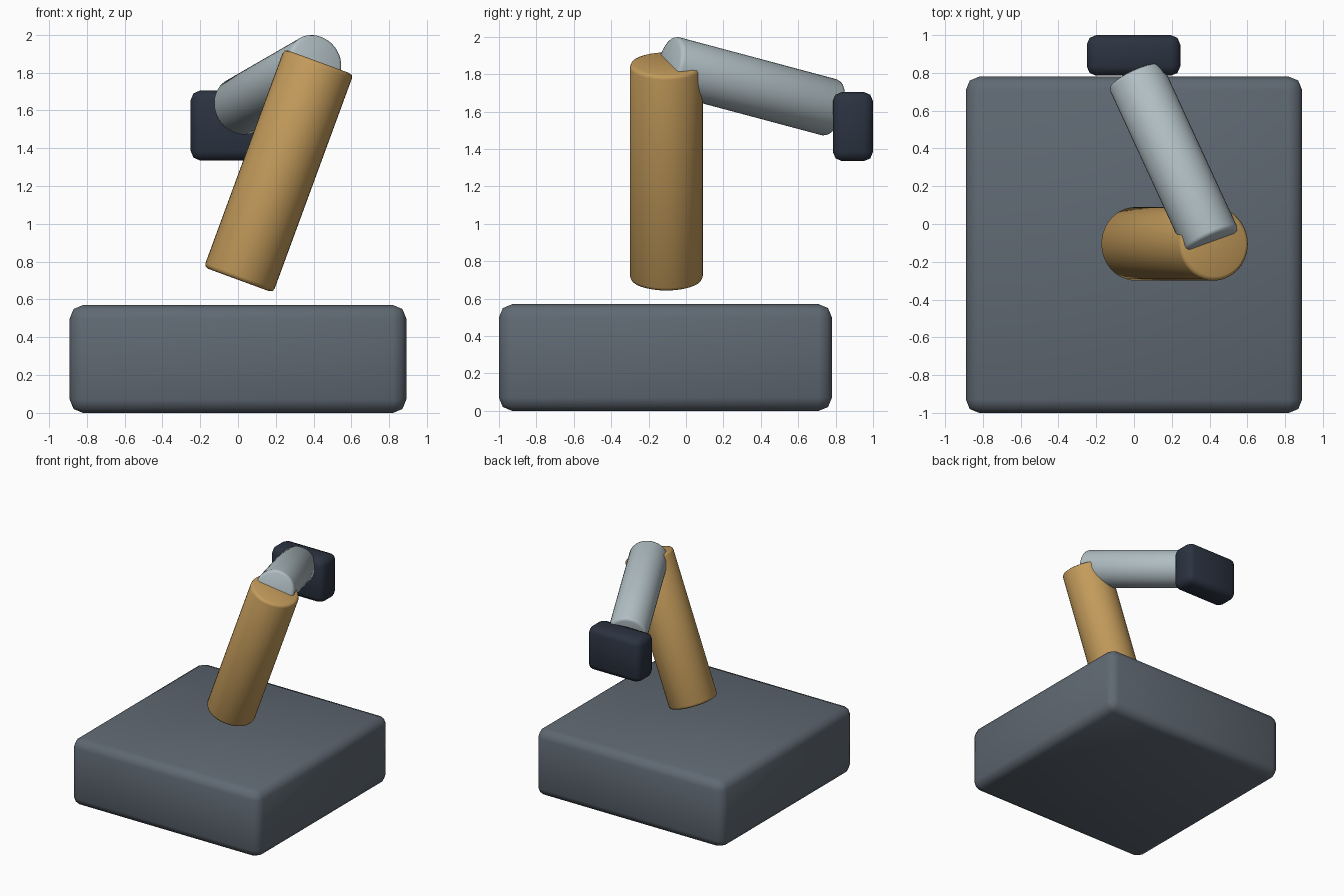
import bpy
from mathutils import Vector

if "Cube" in bpy.data.objects:
    bpy.data.objects.remove(bpy.data.objects["Cube"])


def material(name, rgb):
    m = bpy.data.materials.new(name)
    m.diffuse_color = (*rgb, 1)
    m.use_nodes = True
    m.node_tree.nodes["Principled BSDF"].inputs["Base Color"].default_value = m.diffuse_color
    return m


SLATE = material("slate grey", (0.115, 0.140, 0.170))
OCHRE = material("ochre", (0.55, 0.33, 0.105))
SILVER = material("pale silver", (0.44, 0.52, 0.55))
NAVY = material("dark navy", (0.024, 0.033, 0.052))


def finish(ob, name, mat, bevel):
    """Name and colour a part, then round its rims."""
    ob.name = name
    ob.data.materials.append(mat)
    mod = ob.modifiers.new("rounded_edges", "BEVEL")
    mod.width = bevel
    mod.segments = 2
    mod.limit_method = "ANGLE"
    bpy.ops.object.modifier_apply(modifier=mod.name)
    bpy.ops.object.shade_smooth_by_angle(angle=0.9)


def block(name, lo, hi, mat, bevel):
    lo, hi = Vector(lo), Vector(hi)
    bpy.ops.mesh.primitive_cube_add(size=1, location=(lo + hi) / 2)
    ob = bpy.context.object
    ob.scale = hi - lo
    bpy.ops.object.transform_apply(location=False, rotation=False, scale=True)
    finish(ob, name, mat, bevel)


def rod(name, start, end, radius, mat, bevel):
    start, end = Vector(start), Vector(end)
    axis = end - start
    bpy.ops.mesh.primitive_cylinder_add(vertices=40, radius=radius, depth=axis.length,
                                        location=(start + end) / 2)
    ob = bpy.context.object
    ob.rotation_euler = axis.to_track_quat("Z", "Y").to_euler()
    finish(ob, name, mat, bevel)


# Heavy base slab
block("base", (-0.89, -1.0, 0.0), (0.89, 0.78, 0.57), SLATE, 0.07)
# Leaning lower arm, floating just above the base
rod("lower_arm", (0.003, -0.105, 0.703), (0.427, -0.105, 1.857), 0.195, OCHRE, 0.022)
# Upper arm sloping down to the back
rod("upper_arm", (0.413, -0.095, 1.853), (0.007, 0.785, 1.618), 0.155, SILVER, 0.022)
# Tool block at the end of the upper arm
block("tool_head", (-0.25, 0.785, 1.335), (0.245, 1.0, 1.705), NAVY, 0.05)
